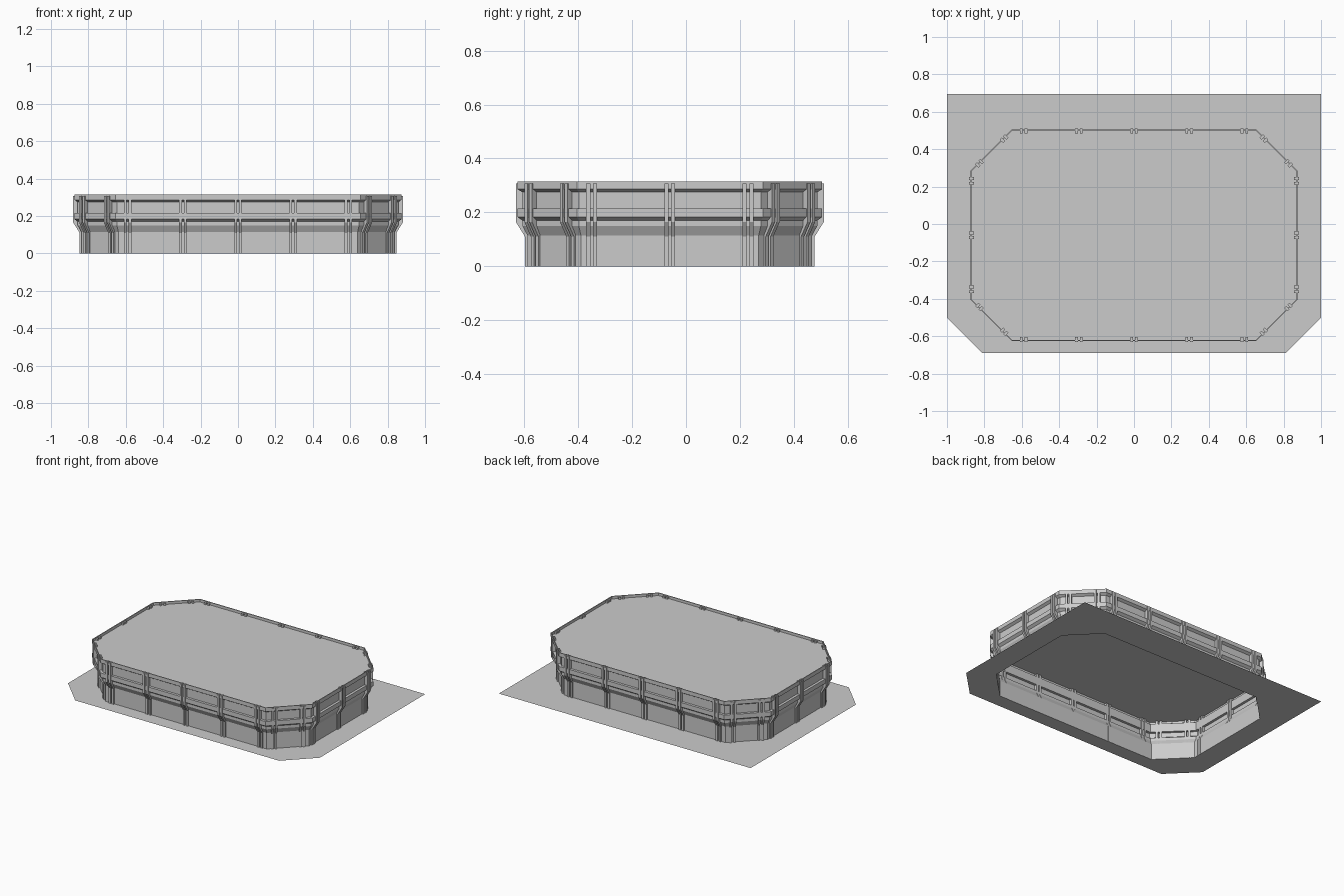
import bpy, bmesh, math
from mathutils import Vector

cube = bpy.data.objects.get("Cube")
if cube:
    bpy.data.objects.remove(cube)

grey = bpy.data.materials.new("concrete_grey")
grey.use_nodes = True
COLOUR = (0.6, 0.6, 0.6, 1)
grey.diffuse_color = COLOUR
grey.node_tree.nodes["Principled BSDF"].inputs["Base Color"].default_value = COLOUR

CENTRE_Y = -0.06
HALF_X, HALF_Y, CUT = 0.875, 0.565, 0.22
WALL_BASE = -0.037


def finish(bm, name, recalc=True):
    if recalc:
        bmesh.ops.recalc_face_normals(bm, faces=bm.faces)
    mesh = bpy.data.meshes.new(name)
    bm.to_mesh(mesh)
    bm.free()
    mesh.materials.append(grey)
    obj = bpy.data.objects.new(name, mesh)
    bpy.context.collection.objects.link(obj)
    return obj


def octagon(offset, z):
    """Cut-corner outline, moved outward by offset, counter-clockwise."""
    shift = offset * math.tan(math.pi / 8)
    x, y = HALF_X + offset, HALF_Y + offset
    cx, cy = HALF_X - CUT + shift, HALF_Y - CUT + shift
    pts = [(x, -cy), (x, cy), (cx, y), (-cx, y), (-x, cy), (-x, -cy), (-cx, -y), (cx, -y)]
    return [Vector((px, py + CENTRE_Y, z)) for px, py in pts]


# Walls with two projecting bands, parapet and sunken roof: (outward offset, height)
profile = [(WALL_BASE, 0), (WALL_BASE, 0.115), (-0.018, 0.15), (-0.018, 0.17),
           (0, 0.183), (0, 0.215), (-0.018, 0.215), (-0.018, 0.275),
           (0, 0.286), (0, 0.314), (-0.006, 0.314), (-0.006, 0.295)]
bm = bmesh.new()
rings = [[bm.verts.new(p) for p in octagon(*step)] for step in profile]
for low, high in zip(rings, rings[1:]):
    for i in range(8):
        j = (i + 1) % 8
        bm.faces.new((low[i], low[j], high[j], high[i]))
bm.faces.new(rings[-1])
finish(bm, "building_shell", recalc=False)

# Ground plate with cut front corners and an opening under the building
bm = bmesh.new()
outer = [Vector(p) for p in ((-0.81, -0.69, 0), (0.81, -0.69, 0), (1, -0.5, 0),
                             (1, 0.695, 0), (-1, 0.695, 0), (-1, -0.5, 0))]
edges = []
for loop in (outer, octagon(WALL_BASE, 0)):
    verts = [bm.verts.new(p) for p in loop]
    edges += [bm.edges.new((v, verts[(i + 1) % len(verts)])) for i, v in enumerate(verts)]
bmesh.ops.triangle_fill(bm, edges=edges, use_beauty=True, normal=(0, 0, 1))
for face in bm.faces:
    face.normal_update()
    if face.normal.z < 0:
        face.normal_flip()
finish(bm, "ground_plate", recalc=False)

# Paired ribs that follow the flare of the wall
rib_profile = [(-0.028, 0), (-0.028, 0.11), (0.006, 0.165), (0.006, 0.308),
               (-0.02, 0.308), (-0.02, 0.15), (-0.038, 0.115), (-0.038, 0)]
RIB_HALF, RIB_SHIFT = 0.0075, 0.0125


def add_rib(bm, base, normal, along):
    ends = []
    for side in (-RIB_HALF, RIB_HALF):
        ends.append([bm.verts.new(base + normal * d + along * side + Vector((0, 0, z)))
                     for d, z in rib_profile])
    a, b = ends
    bm.faces.new(a)
    bm.faces.new(b[::-1])
    for i in range(len(a)):
        j = (i + 1) % len(a)
        bm.faces.new((a[i], b[i], b[j], a[j]))


outline = octagon(0, 0)
spacing = {"side": (-0.29, 0, 0.29), "corner": (-0.093, 0.093),
           "long": (-0.59, -0.295, 0, 0.295, 0.59)}
kinds = ["side", "corner", "long", "corner"] * 2
bm = bmesh.new()
for i, kind in enumerate(kinds):
    start, end = outline[i], outline[(i + 1) % 8]
    along = (end - start).normalized()
    normal = Vector((along.y, -along.x, 0))
    for place in spacing[kind]:
        for shift in (-RIB_SHIFT, RIB_SHIFT):
            add_rib(bm, (start + end) / 2 + along * (place + shift), normal, along)
finish(bm, "wall_ribs")
